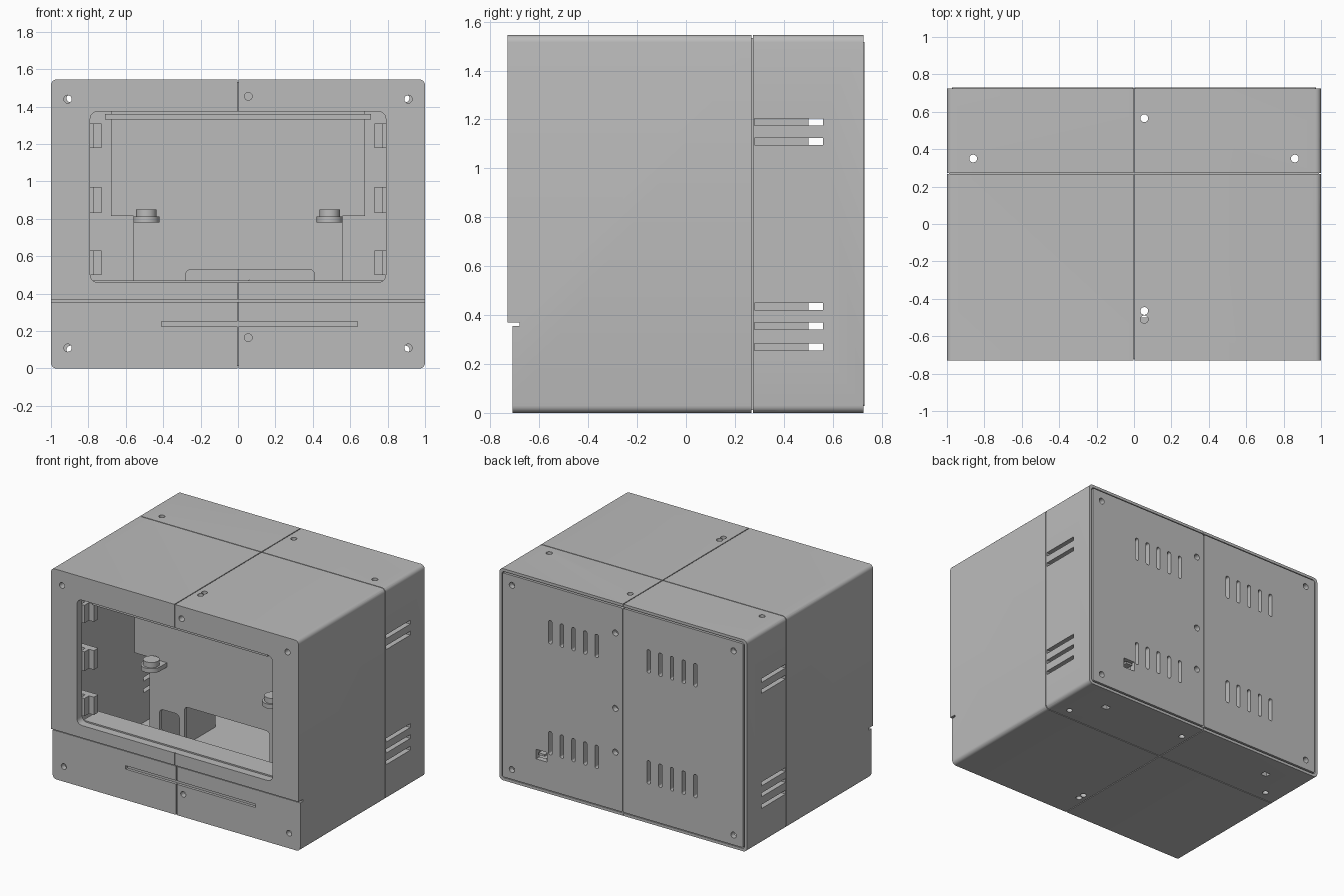
import bpy, bmesh, math
from mathutils import Matrix, Vector

if "Cube" in bpy.data.objects:
    bpy.data.objects.remove(bpy.data.objects["Cube"])

grey = bpy.data.materials.new("plain_grey")
grey.diffuse_color = (0.5, 0.5, 0.5, 1)
grey.use_nodes = True
grey.node_tree.nodes["Principled BSDF"].inputs["Base Color"].default_value = grey.diffuse_color


def add_box(bm, x0, x1, y0, y1, z0, z1):
    m = Matrix.Translation(((x0 + x1) / 2, (y0 + y1) / 2, (z0 + z1) / 2)) \
        @ Matrix.Diagonal((x1 - x0, y1 - y0, z1 - z0, 1))
    bmesh.ops.create_cube(bm, size=1, matrix=m)


def add_cyl(bm, c, r, depth, axis="Z", sides=16):
    rot = Matrix.Rotation(math.pi / 2, 4, "X") if axis == "Y" else Matrix()
    bmesh.ops.create_cone(bm, cap_ends=True, segments=sides, radius1=r, radius2=r,
                          depth=depth, matrix=Matrix.Translation(c) @ rot)


def add_round_slab(bm, x0, x1, y0, y1, z0, z1, r, steps=5):
    """Rounded rectangle in XZ, extruded along Y."""
    pts = []
    for cx, cz, a0 in ((x1 - r, z1 - r, 0), (x0 + r, z1 - r, 90),
                       (x0 + r, z0 + r, 180), (x1 - r, z0 + r, 270)):
        for i in range(steps + 1):
            a = math.radians(a0 + 90 * i / steps)
            pts.append((cx + r * math.cos(a), cz + r * math.sin(a)))
    f = bm.faces.new([bm.verts.new((x, y0, z)) for x, z in pts])
    g = bmesh.ops.extrude_face_region(bm, geom=[f])["geom"]
    bmesh.ops.translate(bm, vec=Vector((0, y1 - y0, 0)),
                        verts=[v for v in g if isinstance(v, bmesh.types.BMVert)])


def make(name, build):
    bm = bmesh.new()
    build(bm)
    bmesh.ops.recalc_face_normals(bm, faces=bm.faces)
    me = bpy.data.meshes.new(name)
    bm.to_mesh(me)
    bm.free()
    me.materials.append(grey)
    ob = bpy.data.objects.new(name, me)
    bpy.context.collection.objects.link(ob)
    return ob


def cut(ob, build):
    """Subtract a built shape and remove the cutter."""
    c = make("cutter", build)
    c.hide_render = True
    mod = ob.modifiers.new("cut", "BOOLEAN")
    mod.object, mod.operation, mod.solver = c, "DIFFERENCE", "EXACT"
    mod.use_self = True
    dg = bpy.context.evaluated_depsgraph_get()
    me = bpy.data.meshes.new_from_object(ob.evaluated_get(dg))
    ob.modifiers.clear()
    ob.data = me
    bpy.data.objects.remove(c)


def smooth(ob):
    bpy.ops.object.select_all(action="DESELECT")
    ob.select_set(True)
    bpy.context.view_layer.objects.active = ob
    bpy.ops.object.shade_smooth_by_angle(angle=math.radians(30))


# Outer case: hollow tube with a front wall and a window
case = make("case", lambda bm: add_round_slab(bm, -1, 1, -.73, .725, 0, 1.545, .03))
cut(case, lambda bm: add_box(bm, -.96, .96, -.67, .69, .04, 1.505))
cut(case, lambda bm: add_round_slab(bm, -.98, .98, .685, .8, .02, 1.525, .02))
cut(case, lambda bm: add_round_slab(bm, -.79, .79, -.8, -.6, .46, 1.375, .04))


# Recessed lower front and the notch above it
def lower_front(bm):
    add_box(bm, -1.1, 1.1, -.8, -.71, -.1, .36)


cut(case, lower_front)
cut(case, lambda bm: add_box(bm, -1.1, 1.1, -.8, -.68, .355, .37))


# Side vents, front slot and screw holes
def openings(bm):
    for z in (1.19, 1.11, .435, .355, .27):
        for s in (-1, 1):
            add_box(bm, s - .1, s + .1, .28, .56, z - .014, z + .014)
    add_box(bm, -.41, .64, -.8, -.69, .225, .25)
    for z in (1.44, .11):
        for x in (-.91, .91):
            add_cyl(bm, (x, -.7, z), .021, .2, "Y")
    for z in (1.455, .165):
        add_cyl(bm, (.055, -.7, z), .021, .2, "Y")
    for z in (0, 1.545):
        for x, y in ((-.86, .35), (.86, .35), (.055, .565), (.055, -.465), (.055, -.51)):
            add_cyl(bm, (x, y, z), .021, .2)
    for x in (-.7, .7):
        add_box(bm, x - .025, x + .025, .52, .56, -.1, .1)


cut(case, openings)


# Seams between the four quarters of the case
def seam_middle(bm):
    w, d = .003, .012
    add_box(bm, -w, w, -.8, .8, 1.545 - d, 1.6)
    add_box(bm, -w, w, -.8, .8, -.1, d)
    add_box(bm, -w, w, -.8, -.73 + d, 1.3, 1.6)
    add_box(bm, -w, w, -.8, -.73 + d, .37, .5)
    add_box(bm, -w, w, -.8, -.71 + d, -.1, .355)


def seam_ring(bm):
    add_box(bm, -1.1, 1.1, .267, .273, 1.533, 1.6)
    add_box(bm, -1.1, 1.1, .267, .273, -.1, .012)
    for s in (-1, 1):
        add_box(bm, s - .012 if s > 0 else -1.1, 1.1 if s > 0 else -.988,
                .267, .273, -.1, 1.6)


cut(case, seam_middle)
cut(case, seam_ring)
smooth(case)

# Back panels with vents, screw holes and a cable opening
for s, name in ((-1, "back_panel_left"), (1, "back_panel_right")):
    x0, x1 = sorted((s * .003, s * .972))
    panel = make(name, lambda bm: add_round_slab(bm, x0, x1, .69, .73, .028, 1.517, .01))

    def panel_holes(bm):
        for z in (1.185, .375):
            for i in range(5):
                x = s * (.21 + .094 * i)
                add_round_slab(bm, x - .014, x + .014, .6, .8, z - .085, z + .085, .012)
        for z in (1.445, .1):
            add_cyl(bm, (s * .895, .7, z), .022, .2, "Y")
        if s > 0:
            for z in (1.32, .77, .45):
                add_cyl(bm, (.06, .7, z), .022, .2, "Y")
            add_box(bm, .61, .7, .6, .8, .23, .3)

    cut(panel, panel_holes)
    smooth(panel)

# Small tab in the cable opening
make("cable_tab", lambda bm: add_box(bm, .63, .68, .66, .73, .265, .28))

# Ledges behind the window
make("window_sill", lambda bm: add_box(bm, -.78, .78, -.672, -.5, .44, .47))
make("window_top_ledge", lambda bm: add_box(bm, -.71, .71, -.672, -.5, 1.33, 1.36))


# Inner divider: wide on top, narrow below, with side walls
def divider(bm):
    add_box(bm, -.68, .68, -.22, -.19, .815, 1.505)
    add_box(bm, -.56, .56, -.22, -.19, .04, .815)


wall = make("inner_wall", divider)
cut(wall, lambda bm: add_round_slab(bm, -.28, .41, -.4, 0, .07, .53, .03))
cut(wall, lambda bm: add_round_slab(bm, -.48, -.32, -.4, 0, .28, .46, .03))

for s, side in ((-1, "left"), (1, "right")):
    def side_wall(bm):
        for a, b, z0, z1 in ((.65, .68, .815, 1.505), (.53, .56, .04, .815)):
            x0, x1 = sorted((s * a, s * b))
            add_box(bm, x0, x1, -.19, .5, z0, z1)
        x0, x1 = sorted((s * .53, s * .68))
        add_box(bm, x0, x1, -.19, .5, .815, .835)
    make("inner_side_wall_" + side, side_wall)

    # Mounting lug with a round boss
    def lug(bm):
        add_box(bm, s * .49 - .07, s * .49 + .07, -.3, -.215, .78, .812)
        add_cyl(bm, (s * .49, -.3, .796), .07, .032)
        add_cyl(bm, (s * .49, -.3, .83), .055, .04)
    smooth(make("mounting_lug_" + side, lug))

    # Clips that hold the screen behind the window
    def clips(bm):
        x0, x1 = sorted((s * .73, s * .96))
        for z0, z1 in ((1.18, 1.31), (.83, .97), (.5, .63)):
            add_box(bm, x0, x1, -.62, -.57, z0, z1)
            a, b = sorted((s * .77, s * .80))
            add_box(bm, a, b, -.672, -.62, z0, z1)
    make("screen_clips_" + side, clips)
